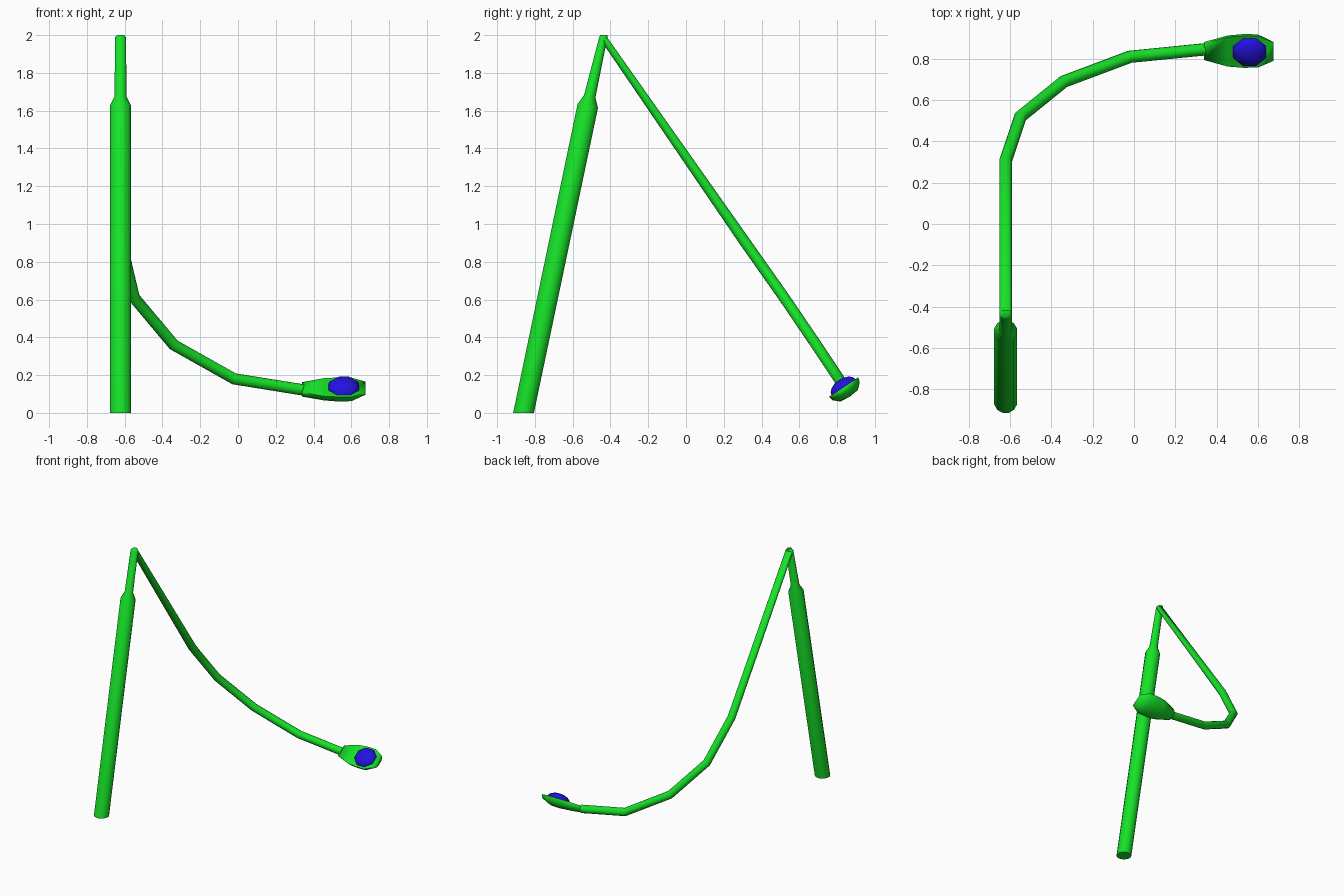
import bpy, bmesh, math
from mathutils import Vector, Matrix

if "Cube" in bpy.data.objects:
    bpy.data.objects.remove(bpy.data.objects["Cube"])

X = Vector((1, 0, 0))
Y = Vector((0, 1, 0))
W = Vector((0, 0.832, 0.555))      # across the lamp head
N = Vector((0, -0.555, 0.832))     # lens facing direction


def material(name, rgb):
    m = bpy.data.materials.new(name)
    m.diffuse_color = (*rgb, 1)
    m.use_nodes = True
    m.node_tree.nodes["Principled BSDF"].inputs["Base Color"].default_value = m.diffuse_color
    return m


GREEN = material("green_paint", (0.008, 0.76, 0.021))
BLUE = material("blue_glass", (0.017, 0.006, 0.75))


def loft(name, rings, mat, angle):
    """Bridge equal-sized point rings and cap both ends."""
    bm = bmesh.new()
    loops = [[bm.verts.new(p) for p in r] for r in rings]
    n = len(loops[0])
    for a, b in zip(loops, loops[1:]):
        for i in range(n):
            j = (i + 1) % n
            bm.faces.new((a[i], a[j], b[j], b[i]))
    bm.faces.new(loops[0])
    bm.faces.new(loops[-1])
    bmesh.ops.recalc_face_normals(bm, faces=bm.faces)
    return finish(name, bm, mat, angle)


def finish(name, bm, mat, angle):
    me = bpy.data.meshes.new(name)
    bm.to_mesh(me)
    bm.free()
    me.materials.append(mat)
    ob = bpy.data.objects.new(name, me)
    bpy.context.collection.objects.link(ob)
    bpy.ops.object.select_all(action='DESELECT')
    ob.select_set(True)
    bpy.context.view_layer.objects.active = ob
    bpy.ops.object.shade_smooth_by_angle(angle=math.radians(angle))
    return ob


def ring(c, e1, e2, r1, r2, n=12):
    c = Vector(c)
    return [c + e1 * r1 * math.cos(t) + e2 * r2 * math.sin(t)
            for t in (2 * math.pi * (i + 0.5) / n for i in range(n))]


# leaning pole with a stepped shoulder and a small rounded crown
px = -0.622
lean = Vector((0, 0.979, -0.205))
top = (px, -0.438, 1.986)
top_ring = ring(top, X, Y, 0.031, 0.023)
loft("pole", [
    ring((px, -0.86, 0), X, Y, 0.057, 0.057),
    ring((px, -0.52, 1.625), X, lean, 0.057, 0.057),
    ring((px, -0.51, 1.675), X, lean, 0.032, 0.032),
    top_ring,
    ring((px, -0.435, 2.0), X, Y, 0.02, 0.02)], GREEN, 65)

# curved arm running down to the lamp head
path = [Vector(p) for p in (
    top, (px, 0.305, 0.915), (-0.55, 0.52, 0.61), (-0.34, 0.69, 0.36),
    (-0.02, 0.81, 0.18), (0.343, 0.846, 0.122))]
rings = [top_ring]
for i in range(1, len(path)):
    t = (path[i] - path[i - 1]).normalized()
    if i + 1 < len(path):
        t = (t + (path[i + 1] - path[i]).normalized()).normalized()
    rings.append(ring(path[i], t.cross(W).normalized(), W, 0.031, 0.03))
loft("arm", rings, GREEN, 65)

# lamp head: flat on the lens side, rounded behind
profile = [(1, 0), (0.93, -0.42), (0.6, -0.9), (0, -1),
           (-0.6, -0.9), (-0.93, -0.42), (-1, 0)]
stations = [(0.34, 0.048, 0.045), (0.455, 0.086, 0.055),
            (0.53, 0.093, 0.060), (0.60, 0.092, 0.058), (0.675, 0.053, 0.03)]
base = Vector((0, 0.834, 0.136))
loft("lamp_head", [[base + X * x + W * (w * a) + N * (d * b) for a, b in profile]
                   for x, w, d in stations], GREEN, 100)

# domed lens
bm = bmesh.new()
bmesh.ops.create_uvsphere(bm, u_segments=8, v_segments=8, radius=1)
bmesh.ops.delete(bm, geom=[v for v in bm.verts if v.co.z < -0.01], context='VERTS')
bmesh.ops.rotate(bm, verts=bm.verts, matrix=Matrix.Rotation(math.pi / 8, 3, 'Z'))
for v in bm.verts:
    v.co = base + X * 0.56 + X * v.co.x * 0.087 + W * v.co.y * 0.083 + N * v.co.z * 0.045
finish("lens", bm, BLUE, 60)
